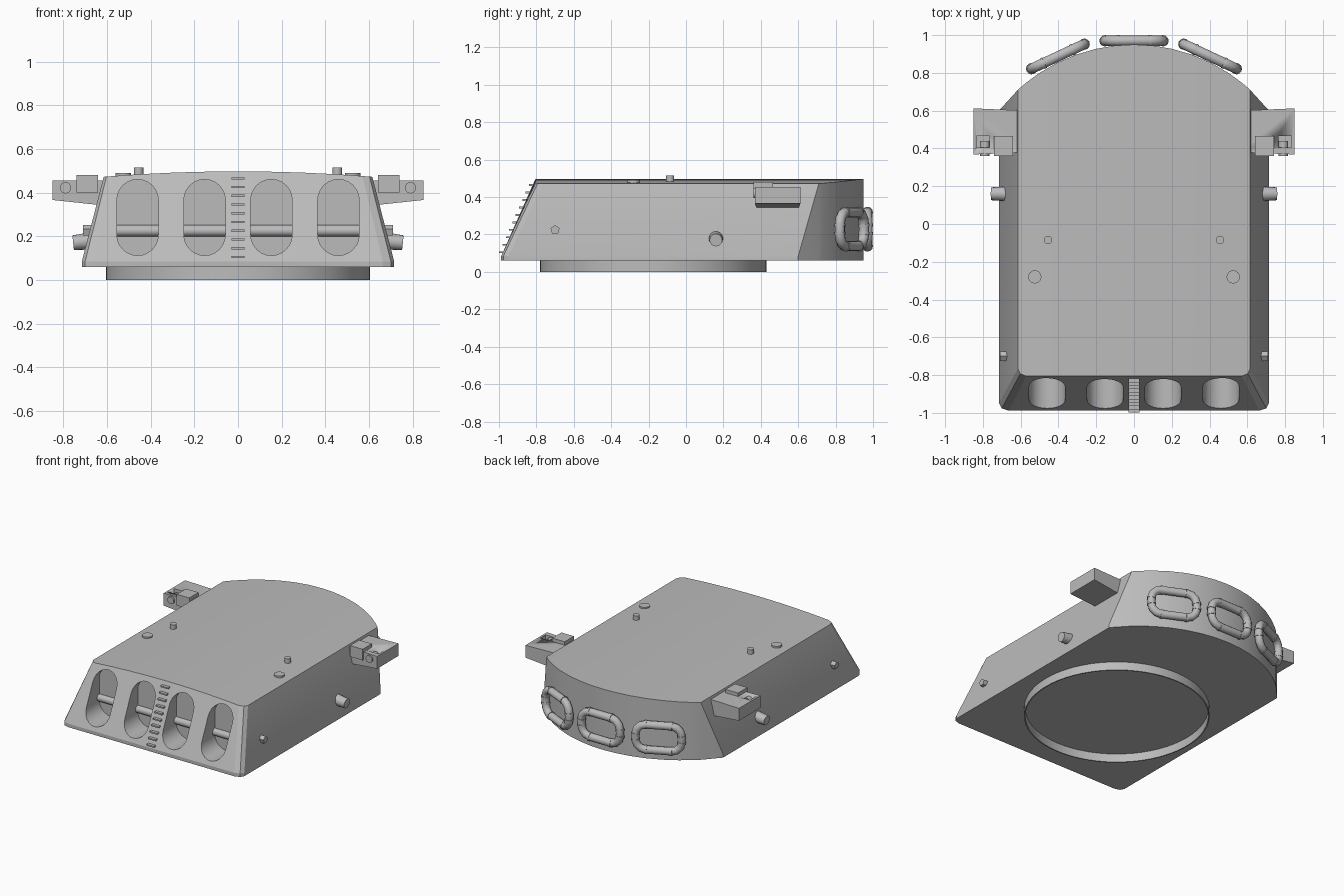
import bpy, bmesh, math
from mathutils import Vector, Matrix

cube = bpy.data.objects.get("Cube")
if cube:
    bpy.data.objects.remove(cube, do_unlink=True)

grey = bpy.data.materials.new("armour grey")
grey.use_nodes = True
COLOUR = (0.5, 0.5, 0.5, 1)
grey.diffuse_color = COLOUR
grey.node_tree.nodes["Principled BSDF"].inputs["Base Color"].default_value = COLOUR


def finish(name, bm, smooth=35, weld=True):
    if weld:
        bmesh.ops.remove_doubles(bm, verts=bm.verts, dist=1e-5)
    bmesh.ops.recalc_face_normals(bm, faces=bm.faces)
    mesh = bpy.data.meshes.new(name)
    bm.to_mesh(mesh)
    bm.free()
    mesh.materials.append(grey)
    ob = bpy.data.objects.new(name, mesh)
    bpy.context.collection.objects.link(ob)
    shade(ob, smooth)
    return ob


def activate(ob):
    bpy.ops.object.select_all(action='DESELECT')
    ob.select_set(True)
    bpy.context.view_layer.objects.active = ob


def shade(ob, angle):
    activate(ob)
    bpy.ops.object.shade_smooth_by_angle(angle=math.radians(angle))


def add_box(bm, lo, hi):
    lo, hi = Vector(lo), Vector(hi)
    mat = Matrix.Translation((lo + hi) / 2) @ Matrix.Diagonal((*(hi - lo), 1))
    bmesh.ops.create_cube(bm, size=1, matrix=mat)


def add_rod(bm, start, end, r1, r2=None, sides=16):
    start, end = Vector(start), Vector(end)
    axis = end - start
    mat = Matrix.Translation((start + end) / 2) @ axis.to_track_quat('Z', 'Y').to_matrix().to_4x4()
    bmesh.ops.create_cone(bm, cap_ends=True, segments=sides, radius1=r1,
                          radius2=r1 if r2 is None else r2, depth=axis.length, matrix=mat)


def carve(target, cutter):
    cutter.hide_render = True
    mod = target.modifiers.new("carve", 'BOOLEAN')
    mod.operation, mod.solver, mod.object = 'DIFFERENCE', 'EXACT', cutter
    activate(target)
    bpy.ops.object.modifier_apply(modifier=mod.name)
    bpy.data.objects.remove(cutter, do_unlink=True)


# Turret shell: sloped front and sides, crowned roof, upright curved rear
W, BASE, LIP, FLARE, R = 0.615, 0.06, 0.085, 0.715 / 0.615, 0.908
half = [0.1, 0.2, 0.31, 0.41, 0.5, 0.57, 0.602, W]
nose = {0.602: -0.793, W: -0.765}
xs = [-x for x in reversed(half)] + [0] + half
bm = bmesh.new()
cols = []
for x in xs:
    yf = nose.get(abs(x), -0.805)
    yr = 0.95 - R + math.sqrt(R * R - x * x)
    zt = 0.497 - 0.025 * (x / W) ** 2
    ring = [(x * FLARE, yf - 0.183, BASE), (x * FLARE, yf - 0.183, LIP),
            (x, yf, zt), (x, yr, zt), (x, yr, BASE)]
    cols.append([bm.verts.new(p) for p in ring])
for a, b in zip(cols, cols[1:]):
    for j in range(4):
        bm.faces.new((a[j], b[j], b[j + 1], a[j + 1]))
corners = []
for s, c in ((-1, cols[0]), (1, cols[-1])):
    low, high = [bm.verts.new((s * W * FLARE, 0.6, z)) for z in (BASE, LIP)]
    bm.faces.new((c[0], low, high, c[1]))
    bm.faces.new((c[1], high, c[3], c[2]))
    bm.faces.new((low, c[4], c[3], high))
    corners.append(low)
bm.faces.new([c[0] for c in cols] + [corners[1]] + [c[4] for c in reversed(cols)] + [corners[0]])
shell = finish("turret_shell", bm, 15)

# Four rounded gun ports cut into the sloped front
PORTS, BACK = (-0.46, -0.153, 0.153, 0.46), -0.785
bm = bmesh.new()
for cx in PORTS:
    outline = []
    for k in range(26):
        t = math.pi * (k if k < 13 else k - 1) / 12
        cz = 0.365 if k < 13 else 0.207
        outline.append((cx + 0.095 * math.cos(t), cz + 0.095 * math.sin(t)))
    a = [bm.verts.new((x, -1.2, z)) for x, z in outline]
    b = [bm.verts.new((x, BACK, z)) for x, z in outline]
    bm.faces.new(a)
    bm.faces.new(b)
    for k in range(26):
        n = (k + 1) % 26
        bm.faces.new((a[k], a[n], b[n], b[k]))
carve(shell, finish("port_cutter", bm))
shade(shell, 20)

# Trunnion bars across the ports
bm = bmesh.new()
for cx in PORTS:
    add_rod(bm, (cx - 0.096, BACK, 0.225), (cx + 0.096, BACK, 0.225), 0.026)
finish("trunnion_bars", bm)

# Ladder rungs up the middle of the front
bm = bmesh.new()
for i in range(10):
    z = 0.105 + 0.04 * i
    y = -0.988 + 0.183 * (z - LIP) / (0.497 - LIP)
    add_box(bm, (-0.03, y - 0.02, z - 0.005), (0.03, y + 0.01, z + 0.005))
finish("ladder_rungs", bm)

# Open ring below the floor
bm = bmesh.new()
loops = []
for r, z in ((0.605, BASE), (0.605, 0), (0.597, 0), (0.597, BASE)):
    loops.append([bm.verts.new((r * math.cos(math.tau * k / 64),
                                r * math.sin(math.tau * k / 64) - 0.175, z)) for k in range(64)])
for a, b in zip(loops, loops[1:]):
    for k in range(64):
        n = (k + 1) % 64
        bm.faces.new((a[k], a[n], b[n], b[k]))
finish("base_ring", bm)

for s, side in ((1, "left"), (-1, "right")):
    # Roof fittings
    bm = bmesh.new()
    add_rod(bm, (s * 0.525, -0.28, 0.45), (s * 0.525, -0.28, 0.49), 0.035)
    add_rod(bm, (s * 0.455, -0.085, 0.45), (s * 0.455, -0.085, 0.515), 0.022)
    finish(side + "_roof_vents", bm)

    # Side fittings
    bm = bmesh.new()
    add_rod(bm, (s * 0.66, 0.16, 0.18), (s * 0.755, 0.16, 0.17), 0.04, 0.034)
    finish(side + "_side_port", bm)
    bm = bmesh.new()
    add_rod(bm, (s * 0.64, -0.7, 0.225), (s * 0.71, -0.7, 0.225), 0.026, sides=5)
    finish(side + "_side_peg", bm, 20)

    # Rangefinder arm, widening outwards with a rising underside
    bm = bmesh.new()
    add_box(bm, (0.56, 0.38, 0.335), (0.85, 0.6, 0.455))
    for v in bm.verts:
        if v.co.x > 0.7:
            v.co.y += 0.012 if v.co.y > 0.5 else -0.012
            if v.co.z < 0.4:
                v.co.z = 0.366
        v.co.x *= s
    arm = finish(side + "_rangefinder_arm", bm, 20)
    bm = bmesh.new()
    add_box(bm, (s * 0.8 - 0.035, 0.405, 0.385), (s * 0.8 + 0.035, 0.465, 0.5))
    carve(arm, finish("notch_cutter", bm))
    bm = bmesh.new()
    add_rod(bm, (s * 0.79, 0.36, 0.422), (s * 0.79, 0.44, 0.422), 0.026)
    finish(side + "_rangefinder_lens", bm)
    bm = bmesh.new()
    add_box(bm, (s * 0.69 - 0.05, 0.36, 0.4), (s * 0.69 + 0.05, 0.465, 0.48))
    finish(side + "_rangefinder_hood", bm)


# Life rafts: rounded rectangular tubes with raised bands
def raft(name, x, y, turn):
    place = Matrix.Translation((x, y, 0.228)) @ Matrix.Rotation(turn, 4, 'Z')
    path = []
    for q in range(4):
        sx, sz = (1, -1, -1, 1)[q], (1, 1, -1, -1)[q]
        for k in range(4):
            t = math.pi / 2 * (q + k / 3)
            path.append(Vector((sx * 0.085 + 0.068 * math.cos(t), 0,
                                sz * 0.022 + 0.068 * math.sin(t))))
    bm = bmesh.new()
    n = len(path)
    rings, bands = [], []
    for i, p in enumerate(path):
        tangent = (path[(i + 1) % n] - path[i - 1]).normalized()
        out = tangent.cross(Vector((0, 1, 0)))
        rings.append([bm.verts.new(p + 0.027 * (math.cos(math.tau * k / 12) * out
                                   + math.sin(math.tau * k / 12) * Vector((0, 1, 0))))
                      for k in range(12)])
        if i % 4 in (0, 3):
            bands.append((p, tangent))
    for i in range(n):
        a, b = rings[i], rings[(i + 1) % n]
        for k in range(12):
            m = (k + 1) % 12
            bm.faces.new((a[k], a[m], b[m], b[k]))
    for p, tangent in bands:
        add_rod(bm, p - tangent * 0.007, p + tangent * 0.007, 0.03, sides=12)
    bm.transform(place)
    finish(name, bm, 40, weld=False)


raft("middle_raft", 0, 0.97, 0)
raft("left_raft", 0.403, 0.887, math.radians(-25))
raft("right_raft", -0.403, 0.887, math.radians(25))
